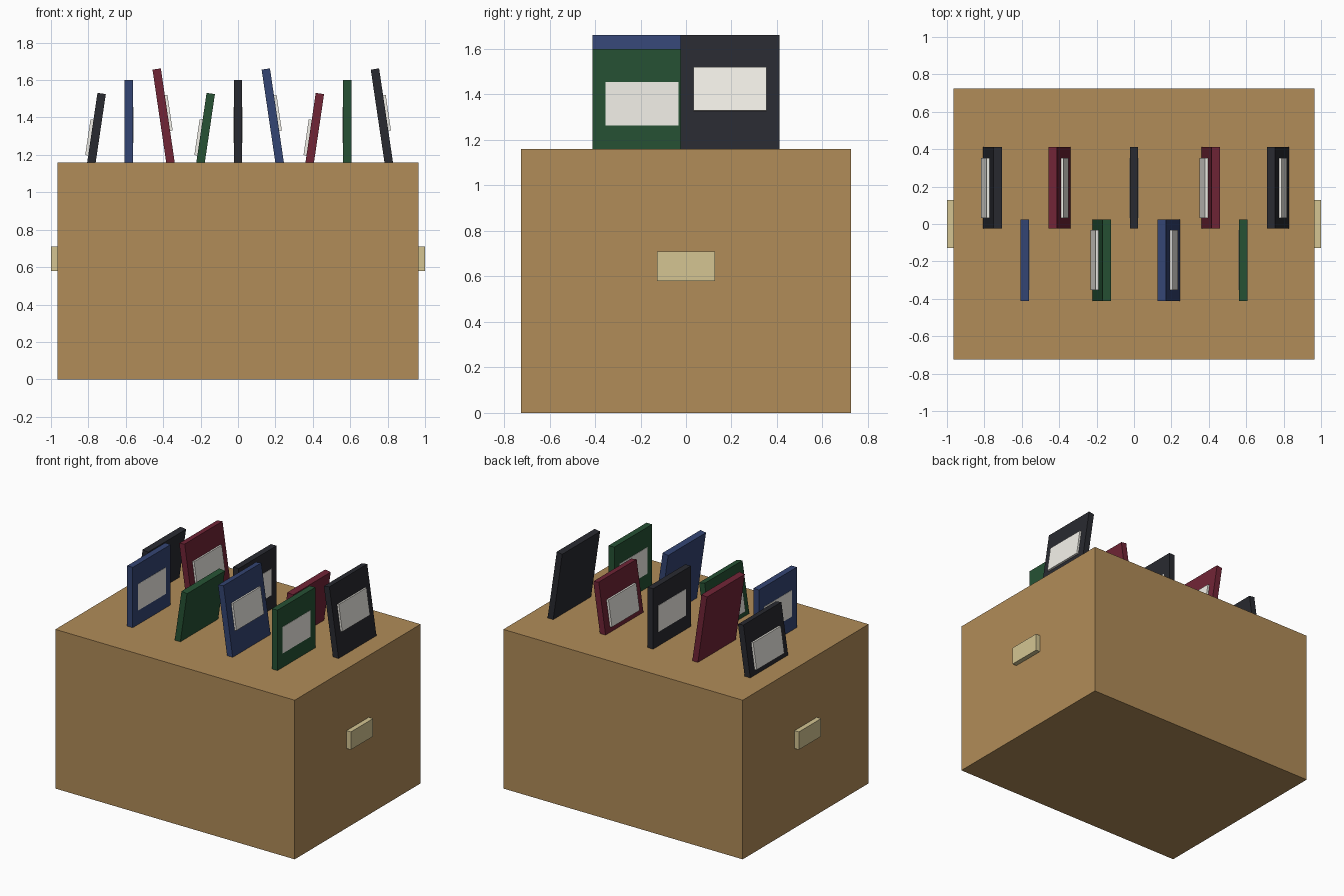
import bpy
import math

if "Cube" in bpy.data.objects:
    bpy.data.objects.remove(bpy.data.objects["Cube"])


def material(name, rgb):
    m = bpy.data.materials.new(name)
    m.diffuse_color = (*rgb, 1)
    m.use_nodes = True
    m.node_tree.nodes["Principled BSDF"].inputs["Base Color"].default_value = m.diffuse_color
    return m


def block(name, centre, size, mat, lean=0.0):
    bpy.ops.mesh.primitive_cube_add(size=1, location=centre, rotation=(0, lean, 0))
    o = bpy.context.object
    o.name = name
    o.scale = size
    bpy.ops.object.transform_apply(location=False, rotation=False, scale=True)
    o.data.materials.append(mat)
    return o


cardboard = material("cardboard", (0.44, 0.262, 0.098))
tan = material("handle_tan", (0.66, 0.56, 0.29))
paper = material("label_paper", (0.90, 0.88, 0.82))
covers = [
    material("cover_black", (0.022, 0.023, 0.030)),
    material("cover_blue", (0.034, 0.059, 0.172)),
    material("cover_maroon", (0.164, 0.018, 0.037)),
    material("cover_green", (0.019, 0.083, 0.034)),
]

# Closed carton with a grip on each end
block("carton", (0, 0, 0.58), (1.93, 1.45, 1.16), cardboard)
for side, word in ((-1, "left"), (1, "right")):
    block(f"{word}_handle", (side * 0.975, 0, 0.645), (0.05, 0.256, 0.13), tan)

# Cases in two staggered rows: lean right, upright, lean left, repeating
LEAN = math.radians(8.4)
CASE_H = 0.71
for i in range(9):
    x = (i - 4) * 0.1945
    y = 0.193 if i % 2 == 0 else -0.193
    lean = (LEAN, 0, -LEAN)[i % 3]
    z = (1.177, 1.245, 1.308)[i % 3]
    nudge = (-0.003, 0, 0.006)[i % 3]
    block(f"case_{i + 1}", (x + nudge, y, z), (0.045, 0.436, CASE_H), covers[i % 4], lean)
    # Label slab passes through the case and pokes out past its faces
    block(f"case_label_{i + 1}", (x + nudge / 3, y, z + 0.114), (0.048, 0.32, 0.193), paper, lean)
